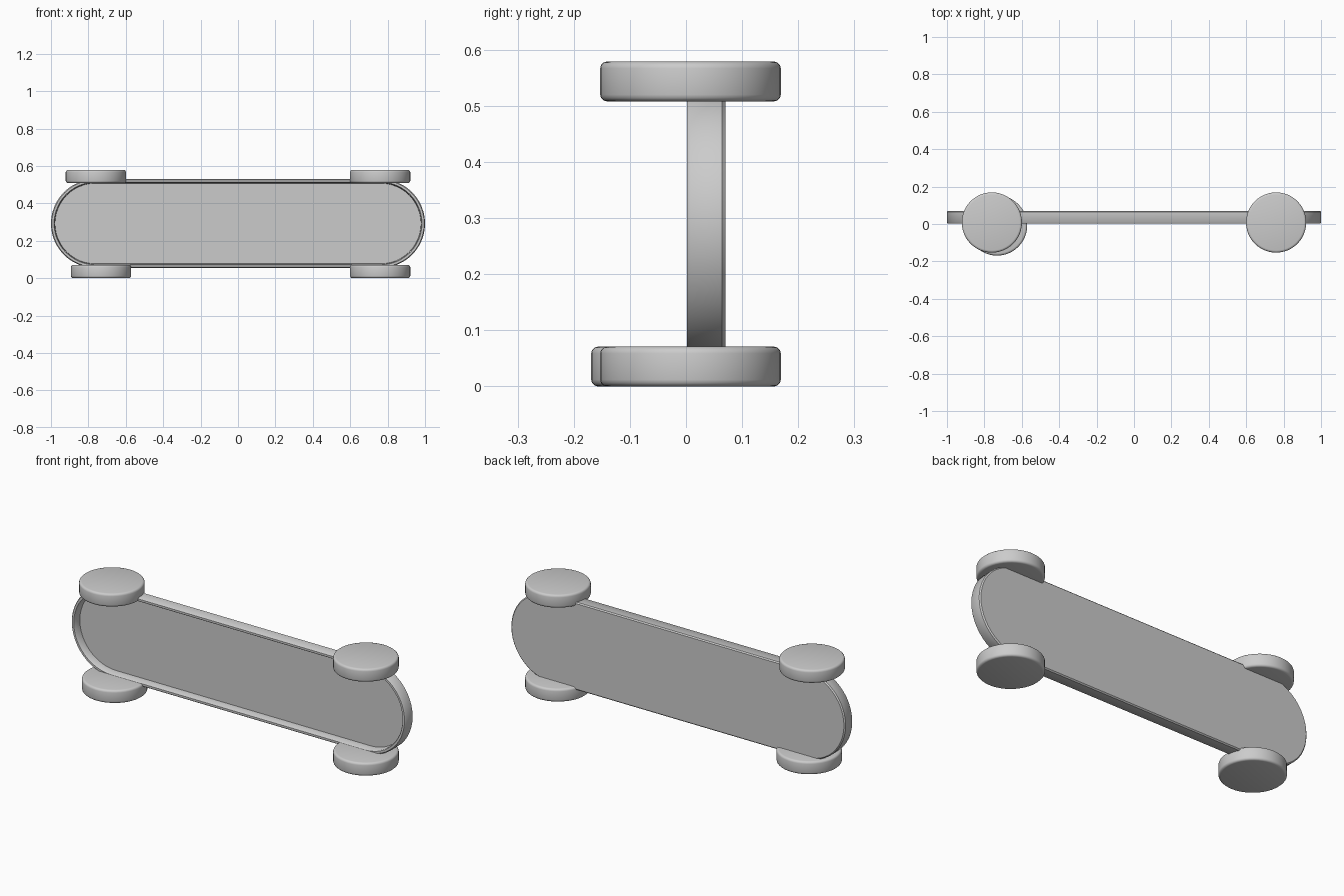
import bpy, bmesh, math

if "Cube" in bpy.data.objects:
    bpy.data.objects.remove(bpy.data.objects["Cube"])

grey = bpy.data.materials.new("light grey")
grey.diffuse_color = (0.6, 0.6, 0.6, 1)
grey.use_nodes = True
grey.node_tree.nodes["Principled BSDF"].inputs["Base Color"].default_value = grey.diffuse_color


def finish(name, bm):
    bmesh.ops.recalc_face_normals(bm, faces=bm.faces)
    mesh = bpy.data.meshes.new(name)
    bm.to_mesh(mesh)
    bm.free()
    obj = bpy.data.objects.new(name, mesh)
    bpy.context.collection.objects.link(obj)
    mesh.materials.append(grey)
    bpy.ops.object.select_all(action='DESELECT')
    obj.select_set(True)
    bpy.context.view_layer.objects.active = obj
    bpy.ops.object.shade_smooth_by_angle(angle=math.radians(40))
    return obj


def stadium(bm, inset, y, steps=24):
    """Ring of vertices around a rounded-end outline in the xz plane."""
    r = 0.237 - inset
    ring = []
    for side in (1, -1):
        for i in range(steps + 1):
            a = -math.pi / 2 + math.pi * i / steps
            ring.append(bm.verts.new((side * (0.763 + r * math.cos(a)), y,
                                      0.292 + side * r * math.sin(a))))
    return ring


# Deck: rounded-end board with a raised rim around a sunken front panel
bm = bmesh.new()
profile = [(0.006, 0.070), (0.0, 0.064), (0.0, 0.008), (0.005, 0.002),
           (0.016, 0.002), (0.020, 0.007), (0.022, 0.045)]
rings = [stadium(bm, inset, y) for inset, y in profile]
for a, b in zip(rings, rings[1:]):
    for i in range(len(a)):
        j = (i + 1) % len(a)
        bm.faces.new((a[i], a[j], b[j], b[i]))
bm.faces.new(rings[0])
bm.faces.new(rings[-1])
finish("deck", bm)


# Wheels: flat discs with softened edges on the deck's long sides
def wheel(name, x, y, z):
    bm = bmesh.new()
    bmesh.ops.create_cone(bm, cap_ends=True, segments=48,
                          radius1=0.161, radius2=0.161, depth=0.071)
    rims = [e for e in bm.edges if abs(e.verts[0].co.z - e.verts[1].co.z) < 1e-5]
    bmesh.ops.bevel(bm, geom=rims, offset=0.012, segments=3, profile=0.5,
                    affect='EDGES')
    finish(name, bm).location = (x, y, z)


wheel("upper_left_wheel", -0.76, 0.008, 0.5435)
wheel("upper_right_wheel", 0.76, 0.008, 0.5435)
wheel("lower_left_wheel", -0.732, -0.008, 0.0355)
wheel("lower_right_wheel", 0.76, 0.008, 0.0355)
